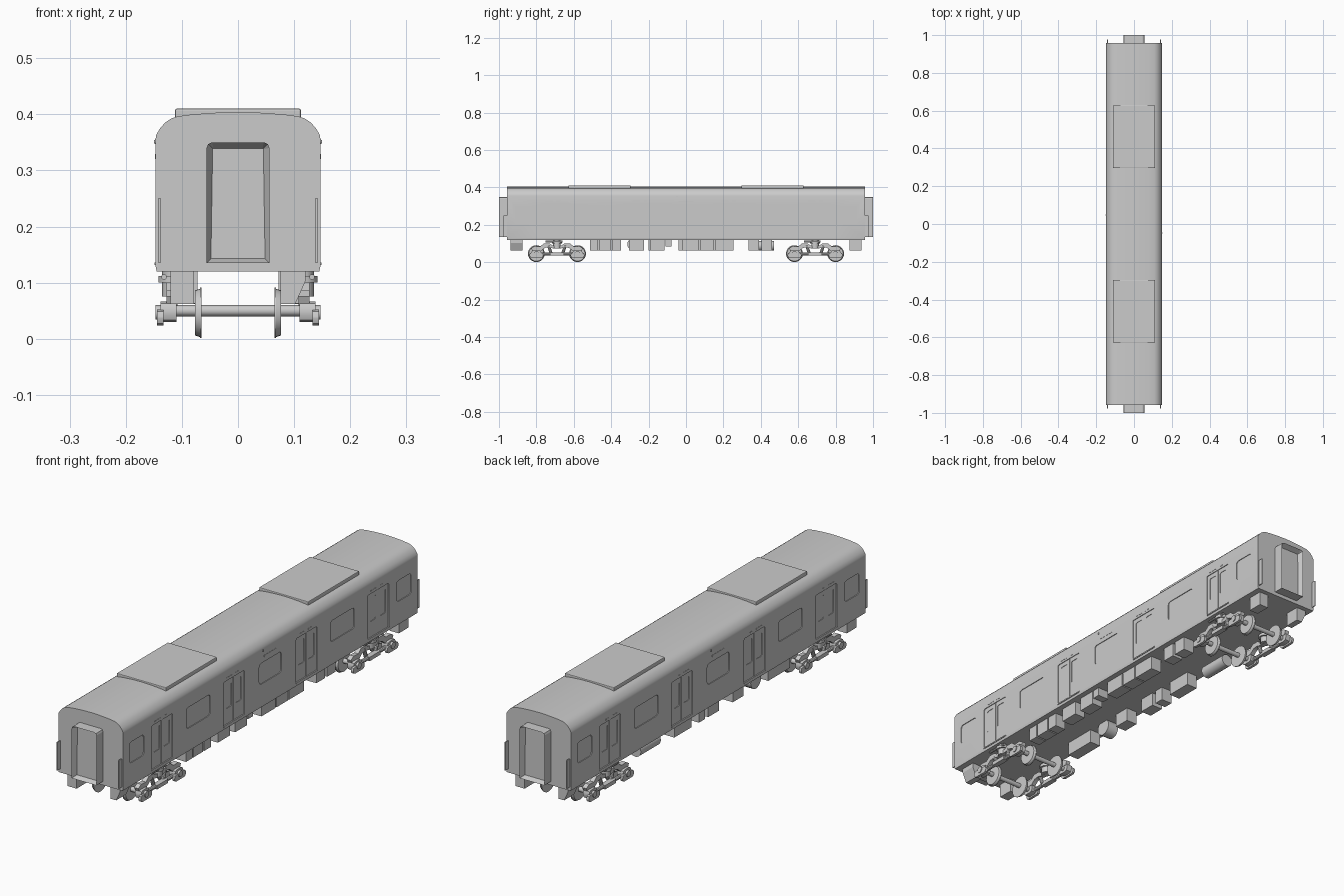
import bpy, bmesh, math
from mathutils import Matrix, Vector

if "Cube" in bpy.data.objects:
    bpy.data.objects.remove(bpy.data.objects["Cube"])


def finish(name, bm, smooth=False, bevel=0.0):
    bmesh.ops.recalc_face_normals(bm, faces=bm.faces)
    me = bpy.data.meshes.new(name)
    bm.to_mesh(me)
    bm.free()
    ob = bpy.data.objects.new(name, me)
    bpy.context.collection.objects.link(ob)
    if bevel:
        m = ob.modifiers.new("bevel", "BEVEL")
        m.width, m.segments = bevel, 2
    if smooth:
        smooth_angle(ob)
    return ob


def smooth_angle(ob):
    bpy.ops.object.select_all(action='DESELECT')
    ob.select_set(True)
    bpy.context.view_layer.objects.active = ob
    bpy.ops.object.shade_smooth_by_angle(angle=math.radians(32))


def box(bm, x0, x1, y0, y1, z0, z1):
    m = Matrix.Translation(((x0+x1)/2, (y0+y1)/2, (z0+z1)/2)) @ Matrix.Diagonal((abs(x1-x0), y1-y0, z1-z0, 1))
    return bmesh.ops.create_cube(bm, size=1, matrix=m)["verts"]


def prism(bm, pts, a, b, axis="x"):
    """Extrude an outline: (y, z) points along x, or (x, z) points along y."""
    def co(p, t):
        return (t, p[0], p[1]) if axis == "x" else (p[0], t, p[1])
    r0 = [bm.verts.new(co(p, a)) for p in pts]
    r1 = [bm.verts.new(co(p, b)) for p in pts]
    bm.faces.new(r0)
    bm.faces.new(r1[::-1])
    n = len(pts)
    for i in range(n):
        bm.faces.new((r0[i], r0[(i+1) % n], r1[(i+1) % n], r1[i]))


def rounded(y0, y1, z0, z1, r, n=3):
    pts = []
    for k, (cy, cz) in enumerate(((y1-r, z1-r), (y0+r, z1-r), (y0+r, z0+r), (y1-r, z0+r))):
        for i in range(n+1):
            a = math.pi/2*(k + i/n)
            pts.append((cy + r*math.cos(a), cz + r*math.sin(a)))
    return pts


def cyl(bm, p, q, r, r2=None, n=16):
    p, q = Vector(p), Vector(q)
    m = Matrix.Translation((p+q)/2) @ (q-p).to_track_quat('Z', 'Y').to_matrix().to_4x4()
    bmesh.ops.create_cone(bm, cap_ends=True, segments=n, radius1=r, radius2=r if r2 is None else r2,
                          depth=(q-p).length, matrix=m)


W = 0.147
DOORS = (-0.702, -0.236, 0.236, 0.702)
WINDOWS = ((-0.868, 0.047), (-0.468, 0.077), (0, 0.072), (0.468, 0.077), (0.868, 0.047))

# body shell
half = [(W-0.002, 0.12), (W, 0.13), (W, 0.355), (0.1455, 0.364), (0.139, 0.375), (0.13, 0.385),
        (0.12, 0.392), (0.107, 0.3965), (0.08, 0.4), (0.04, 0.4028)]
bm = bmesh.new()
prism(bm, half + [(0, 0.404)] + [(-x, z) for x, z in half[::-1]], -0.957, 0.957, "y")
body = finish("body_shell", bm)

# recesses: doors and windows first, then the panes in the door leaves
first, second = bmesh.new(), bmesh.new()
for s in (-1, 1):
    for c in DOORS:
        prism(first, rounded(c-0.068, c+0.068, 0.13, 0.316, 0.006), s*(W-0.003), s*0.17)
        for e in (-1, 1):
            d = c + e*0.032
            prism(second, rounded(d-0.019, d+0.019, 0.2, 0.298, 0.006), s*(W-0.005), s*0.17)
    for c, h in WINDOWS:
        prism(first, rounded(c-h, c+h, 0.216, 0.302, 0.012), s*(W-0.003), s*0.17)
for bm in (first, second):
    cutter = finish("recess_cutter", bm)
    cutter.hide_render = True
    mod = body.modifiers.new("recess", 'BOOLEAN')
    mod.operation, mod.solver, mod.object = 'DIFFERENCE', 'EXACT', cutter
    dg = bpy.context.evaluated_depsgraph_get()
    me = bpy.data.meshes.new_from_object(body.evaluated_get(dg))
    body.modifiers.clear()
    body.data = me
    bpy.data.objects.remove(cutter)
smooth_angle(body)

# door centre strips, treads, header rails and side lamps
bm = bmesh.new()
for s in (-1, 1):
    for c in DOORS:
        box(bm, s*(W-0.005), s*(W-0.001), c-0.003, c+0.003, 0.131, 0.315)
        box(bm, s*(W-0.006), s*(W+0.002), c-0.069, c+0.069, 0.131, 0.136)
        box(bm, s*(W-0.002), s*(W+0.001), c-0.05, c-0.01, 0.325, 0.329)
        box(bm, s*(W-0.002), s*(W+0.001), c+0.01, c+0.03, 0.325, 0.329)
    box(bm, s*(W-0.002), s*(W+0.001), -0.04, 0.04, 0.32, 0.328)
    cyl(bm, (s*(W-0.004), -s*0.048, 0.351), (s*(W+0.003), -s*0.048, 0.351), 0.005, 0.003, 10)
finish("door_fittings", bm)

# roof pods
for s, name in ((-1, "front"), (1, "rear")):
    bm = bmesh.new()
    box(bm, -0.112, 0.112, s*0.462-0.166, s*0.462+0.166, 0.393, 0.41)
    finish(name + "_roof_pod", bm, bevel=0.003)

# gangways with a sunken doorway, and corner handrails
for s, name in ((-1, "front"), (1, "rear")):
    bm = bmesh.new()
    vs = box(bm, -0.056, 0.056, -1.0, -0.95, 0.135, 0.35)
    bm.faces.ensure_lookup_table()
    up = [e for e in bm.edges if all(v.co.z > 0.3 and v.co.y < -0.99 or v.co.z > 0.3 for v in e.verts)
          and abs(e.verts[0].co.y - e.verts[1].co.y) > 0.01]
    bmesh.ops.bevel(bm, geom=up, offset=0.01, segments=2, affect='EDGES', profile=0.5)
    bm.normal_update()
    f = min(bm.faces, key=lambda q: q.calc_center_median().y)
    bmesh.ops.inset_region(bm, faces=[f], thickness=0.011)
    bmesh.ops.translate(bm, verts=f.verts, vec=(0, 0.022, 0))
    for x in (-1, 1):
        box(bm, x*0.138, x*0.142, -0.976, -0.95, 0.135, 0.251)
    bmesh.ops.scale(bm, vec=(1, -s, 1), verts=bm.verts)
    finish(name + "_gangway", bm)

# underfloor equipment: right side, then left side
bm = bmesh.new()
right = ((-0.512, -0.47), (-0.464, -0.4), (-0.394, -0.348), (-0.305, -0.225), (-0.193, -0.115),
         (-0.11, -0.078), (-0.022, 0.07), (0.076, 0.15), (0.156, 0.255), (0.335, 0.39), (0.405, 0.46))
for i, (a, b) in enumerate(right):
    box(bm, 0.072, 0.122, a, b, 0.085 if i == 5 else 0.063, 0.122)
for a, b in ((-0.5, -0.36), (-0.2, -0.13), (-0.04, 0.03), (0.05, 0.09), (0.14, 0.25)):
    box(bm, -0.122, -0.072, a, b, 0.063, 0.122)
for s in (-1, 1):
    box(bm, s*0.078, s*0.12, s*0.905-0.032, s*0.905+0.032, 0.062, 0.122)
    prism(bm, [(-s*0.076, 0.122), (-s*0.12, 0.122), (-s*0.12, 0.102), (-s*0.102, 0.062), (-s*0.076, 0.062)],
          s*0.905-0.032, s*0.905+0.032, "y")
finish("underfloor_boxes", bm)
bm = bmesh.new()
cyl(bm, (-0.098, 0.34, 0.088), (-0.098, 0.47, 0.088), 0.026)
cyl(bm, (-0.122, -0.28, 0.096), (-0.072, -0.28, 0.096), 0.034)
finish("air_tanks", bm, smooth=True)

# bogies
arch = [(0.085, 0.06), (0.13, 0.058), (0.138, 0.075), (0.12, 0.086), (0.09, 0.084), (0.07, 0.1), (0.04, 0.1),
        (0.025, 0.09)]
low = [(0.02, 0.074), (0.05, 0.08), (0.066, 0.076)]
frame = arch + [(-y, z) for y, z in arch[::-1]] + [(-y, z) for y, z in low[::-1]] + low
for s, name in ((-1, "front"), (1, "rear")):
    c = s*0.69
    wheels, side = bmesh.new(), bmesh.new()
    for y in (c-0.11, c+0.11):
        cyl(wheels, (-0.135, y, 0.05), (0.135, y, 0.05), 0.01, n=14)
        for x in (-1, 1):
            cyl(wheels, (x*0.065, y, 0.046), (x*0.068, y, 0.046), 0.045, n=28)
            cyl(wheels, (x*0.068, y, 0.046), (x*0.077, y, 0.046), 0.043, 0.04, n=28)
            # axle box with its outer cover and hanger
            prism(side, rounded(y-0.026, y+0.026, 0.03, 0.066, 0.012, 2), x*0.11, x*0.138)
            prism(side, rounded(y-0.037, y+0.037, 0.024, 0.052, 0.012, 2), x*0.133, x*0.144)
            cyl(side, (x*0.136, y, 0.047), (x*0.147, y, 0.047), 0.013, n=12)
    for x in (-1, 1):
        prism(side, [(c+y, z) for y, z in frame], x*0.108, x*0.127)
        # air spring and seat
        cyl(side, (x*0.115, c, 0.075), (x*0.115, c, 0.122), 0.02, n=16)
        cyl(side, (x*0.115, c, 0.1), (x*0.115, c, 0.112), 0.027, n=16)
        # damper along the frame, lower link and swing arms
        cyl(side, (x*0.132, c-0.06, 0.11), (x*0.132, c+0.03, 0.11), 0.005, n=10)
        box(side, x*0.118, x*0.14, c-0.035, c+0.035, 0.036, 0.052)
        for e in (-1, 1):
            cyl(side, (x*0.128, c+e*0.03, 0.044), (x*0.128, c+e*0.1, 0.044), 0.008, n=10)
            cyl(side, (x*0.12, c+e*0.03, 0.044), (x*0.12, c+e*0.045, 0.09), 0.008, n=10)
    finish(name + "_wheelsets", wheels, smooth=True)
    finish(name + "_bogie_frame", side, smooth=True)
